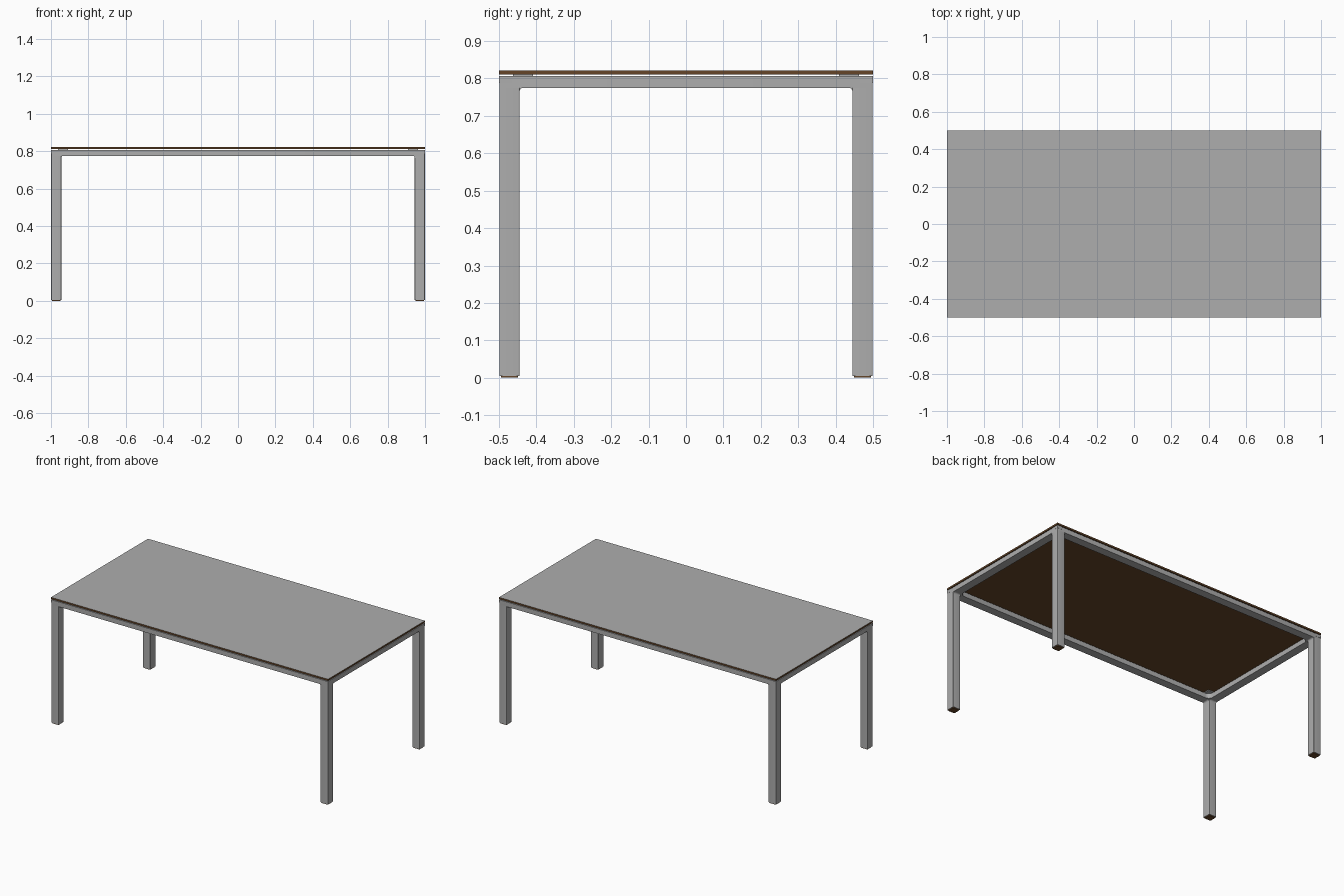
import bpy, bmesh, math

if "Cube" in bpy.data.objects:
    bpy.data.objects.remove(bpy.data.objects["Cube"])

def material(name, rgb):
    m = bpy.data.materials.new(name)
    m.diffuse_color = (*rgb, 1)
    m.use_nodes = True
    m.node_tree.nodes["Principled BSDF"].inputs["Base Color"].default_value = m.diffuse_color
    return m

GREY = material("light grey", (0.42, 0.42, 0.42))
BROWN = material("dark brown", (0.13, 0.06, 0.022))

def finish(name, bm, mats):
    bmesh.ops.recalc_face_normals(bm, faces=bm.faces)
    me = bpy.data.meshes.new(name)
    bm.to_mesh(me)
    bm.free()
    for m in mats:
        me.materials.append(m)
    ob = bpy.data.objects.new(name, me)
    bpy.context.collection.objects.link(ob)
    return ob

def rounded_rect(cx, cy, hx, hy, r, n=6):
    pts = []
    for k, (sx, sy) in enumerate(((1, 1), (-1, 1), (-1, -1), (1, -1))):
        for i in range(n + 1):
            a = math.pi / 2 * (k + i / n)
            pts.append((cx + sx * (hx - r) + r * math.cos(a),
                        cy + sy * (hy - r) + r * math.sin(a)))
    return pts

def prism(name, pts, z0, z1, mats):
    bm = bmesh.new()
    lo = [bm.verts.new((x, y, z0)) for x, y in pts]
    hi = [bm.verts.new((x, y, z1)) for x, y in pts]
    bm.faces.new(lo)
    bm.faces.new(hi)
    for i in range(len(pts)):
        j = (i + 1) % len(pts)
        bm.faces.new((lo[i], lo[j], hi[j], hi[i]))
    return finish(name, bm, mats)

def box_pts(cx, cy, hx, hy):
    return [(cx - hx, cy - hy), (cx + hx, cy - hy), (cx + hx, cy + hy), (cx - hx, cy + hy)]

X, Y, W = 0.999, 0.499, 0.054          # frame half sizes, tube width
RAIL0, RAIL1 = 0.775, 0.806            # rail underside and top

# Table top: brown board with grey upper face
top = prism("table_top", box_pts(0, 0, 1, 0.5), 0.811, 0.822, [BROWN, GREY])
for p in top.data.polygons:
    p.material_index = 1 if p.normal.z > 0.9 else 0

# Apron frame: one ring with rounded opening
bm = bmesh.new()
outer = rounded_rect(0, 0, X, Y, 0.003)
inner = rounded_rect(0, 0, X - W, Y - W, 0.03)
loops = [[bm.verts.new((x, y, z)) for x, y in pts]
         for pts, z in ((outer, RAIL0), (outer, RAIL1), (inner, RAIL1), (inner, RAIL0))]
for a in range(4):
    p, q = loops[a], loops[(a + 1) % 4]
    for i in range(len(p)):
        j = (i + 1) % len(p)
        bm.faces.new((p[i], p[j], q[j], q[i]))
frame = finish("apron_frame", bm, [GREY])

# Concave fillet between leg and rail, extruded across the leg
def fillet(name, sx, sy, along_x, r=0.01):
    prof = [(0, 0)] + [(r - r * math.cos(t), -r + r * math.sin(t))
                       for t in (math.pi / 2 * i / 6 for i in range(7))]
    bm = bmesh.new()
    ends = []
    for side in (0.002, W - 0.002):
        ring = []
        for u, z in prof:
            x, y = (X - W - u, Y - side) if along_x else (X - side, Y - W - u)
            ring.append(bm.verts.new((sx * x, sy * y, RAIL0 + z)))
        ends.append(ring)
        bm.faces.new(ring)
    for i in range(len(prof)):
        j = (i + 1) % len(prof)
        bm.faces.new((ends[0][i], ends[0][j], ends[1][j], ends[1][i]))
    return finish(name, bm, [GREY])

smooth = [frame]
for sx, sn in ((-1, "left"), (1, "right")):
    for sy, dn in ((-1, "front"), (1, "back")):
        tag = f"{dn}_{sn}"
        cx, cy = sx * (X - W / 2), sy * (Y - W / 2)
        # Leg and foot pad
        smooth.append(prism(f"{tag}_leg", rounded_rect(cx, cy, W / 2, W / 2, 0.003),
                            0.005, RAIL0, [GREY]))
        smooth.append(prism(f"{tag}_foot", rounded_rect(cx, cy, 0.023, 0.023, 0.004),
                            0, 0.005, [BROWN]))
        # Corner joint block, a hair proud of the frame
        prism(f"{tag}_corner_block", box_pts(sx * 0.9815, sy * 0.4815, 0.0183, 0.0183),
              0.788, 0.8065, [GREY])
        # Spacer plate carrying the top
        prism(f"{tag}_spacer", box_pts(sx * 0.936, sy * 0.436, 0.027, 0.027),
              0.8055, 0.8112, [GREY])
        # Fillets under both rails
        smooth.append(fillet(f"{tag}_long_fillet", sx, sy, True))
        smooth.append(fillet(f"{tag}_short_fillet", sx, sy, False))

bpy.ops.object.select_all(action='DESELECT')
for ob in smooth:
    ob.select_set(True)
bpy.context.view_layer.objects.active = frame
bpy.ops.object.shade_smooth_by_angle(angle=math.radians(35))
